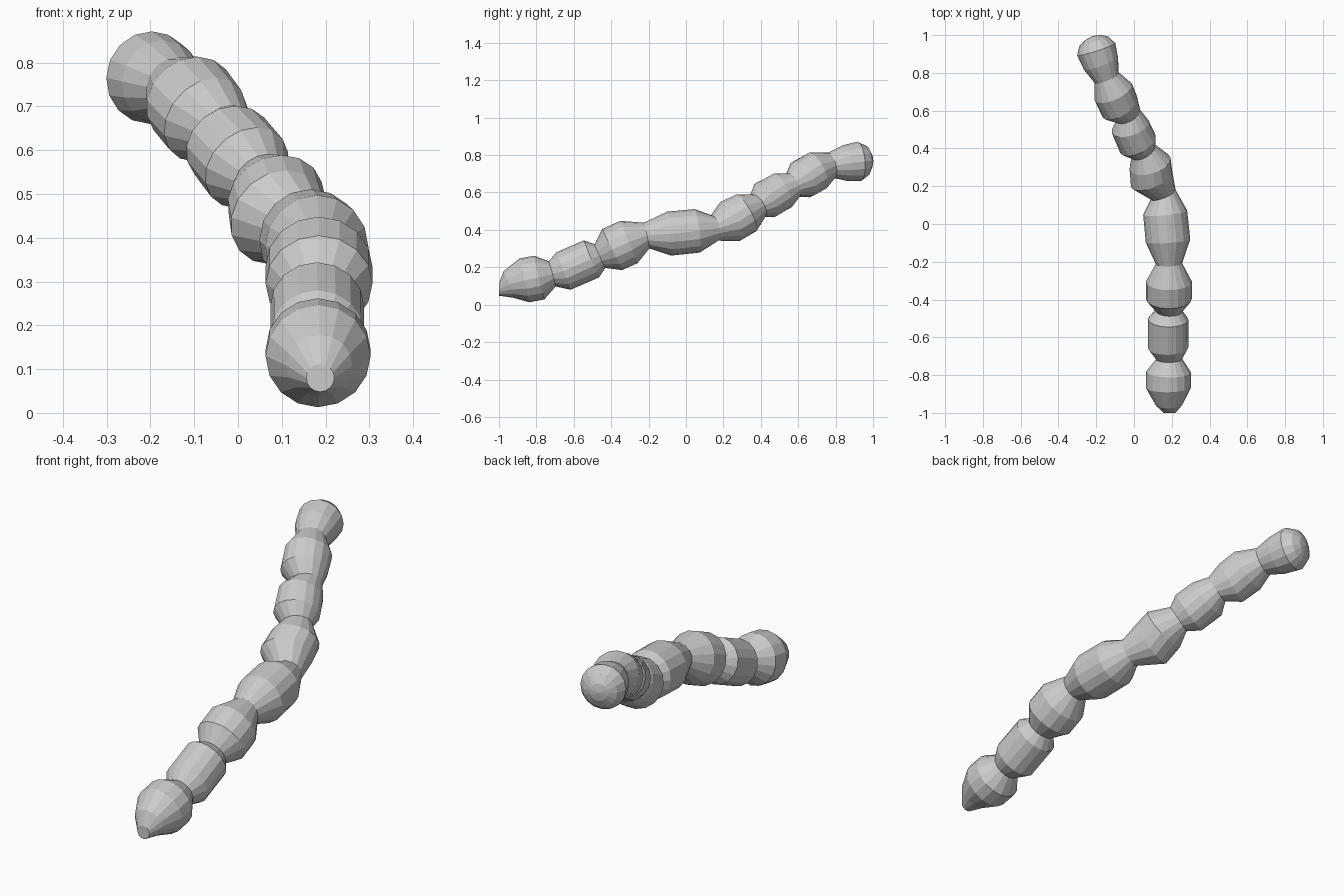
import bpy
import bmesh
import math
from mathutils import Vector

SIDES = 16
NECK_RADIUS = 0.07

cube = bpy.data.objects.get("Cube")
if cube:
    bpy.data.objects.remove(cube, do_unlink=True)

# Centres of the narrow joints between the segments, front to back
necks = [
    (.186, -.715, .165), (.185, -.46, .26), (.185, -.21, .37), (.155, .155, .41),
    (.05, .385, .53), (-.03, .573, .64), (-.145, .775, .745),
]

# Two wide rings per segment: centre and radius
bulges = [
    ((.183, -.865, .13, .12), (.183, -.785, .145, .12)),
    ((.181, -.655, .18, .107), (.181, -.505, .245, .107)),
    ((.185, -.395, .295, .122), (.185, -.305, .335, .122)),
    ((.18, -.09, .38, .118), (.165, .06, .395, .117)),
    ((.093, .24, .447, .118), (.085, .32, .49, .113)),
    ((.02, .425, .56, .105), (-.02, .515, .61, .103)),
    ((-.075, .62, .67, .107), (-.11, .7, .715, .108)),
    ((-.175, .85, .757, .096), (-.2, .925, .766, .106)),
]

# Extra rings that shape the blunt snout and the rounded tail
snout = [(.188, -1, .08, .032), (.186, -.95, .108, .075)]
tail = [(-.213, .968, .768, .08), (-.22, .987, .768, .042)]


def ring_sequence():
    """Chain snout, bulges, necks and tail into one list of rings."""
    rings = list(snout)
    for i, pair in enumerate(bulges):
        rings.extend(pair)
        if i < len(necks):
            rings.append((*necks[i], NECK_RADIUS))
    return rings + tail


def add_ring(bm, centre, axis, radius):
    """Add a circle of vertices square to the given axis."""
    side = axis.cross(Vector((0, 0, 1))).normalized()
    up = side.cross(axis)
    angles = [math.tau * k / SIDES for k in range(SIDES)]
    return [bm.verts.new(centre + radius * (side * math.cos(a) + up * math.sin(a)))
            for a in angles]


def build_body(name):
    """Skin the rings and close both ends."""
    rings = ring_sequence()
    centres = [Vector(r[:3]) for r in rings]
    last = len(rings) - 1
    bm = bmesh.new()
    loops = []
    for i, ring in enumerate(rings):
        before = centres[max(i - 1, 0)]
        after = centres[min(i + 1, last)]
        # The snout end is cut square to the front
        axis = Vector((0, 1, 0)) if i == 0 else (after - before).normalized()
        loops.append(add_ring(bm, centres[i], axis, ring[3]))

    for a, b in zip(loops, loops[1:]):
        for k in range(SIDES):
            n = (k + 1) % SIDES
            bm.faces.new((a[k], a[n], b[n], b[k]))

    # Flat snout disc and a pointed fan on the tail
    bm.faces.new(loops[0])
    pole = bm.verts.new(centres[-1] + Vector((0, .008, 0)))
    for k in range(SIDES):
        bm.faces.new((loops[-1][k], loops[-1][(k + 1) % SIDES], pole))

    bmesh.ops.recalc_face_normals(bm, faces=bm.faces[:])
    mesh = bpy.data.meshes.new(name)
    bm.to_mesh(mesh)
    bm.free()
    body = bpy.data.objects.new(name, mesh)
    bpy.context.collection.objects.link(body)
    return body


build_body("segmented_body")
